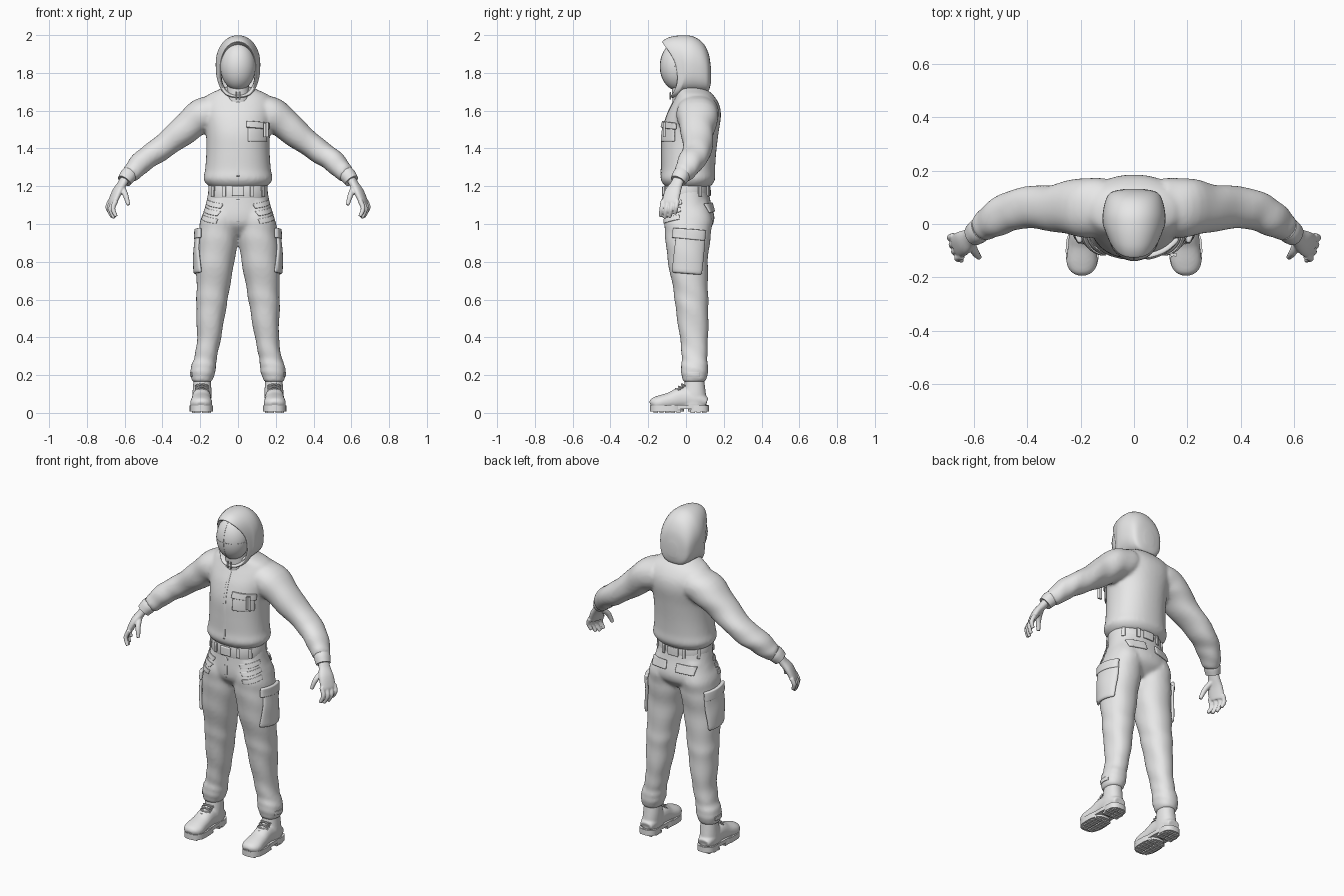
import bpy
import bmesh
from math import sin, cos, tau, radians, copysign
from mathutils import Vector, Matrix

if "Cube" in bpy.data.objects:
    bpy.data.objects.remove(bpy.data.objects["Cube"])

GREY = (0.8, 0.8, 0.8, 1)
grey = bpy.data.materials.new("light grey")
grey.use_nodes = True
grey.diffuse_color = GREY
grey.node_tree.nodes["Principled BSDF"].inputs["Base Color"].default_value = GREY


def spline(rows, steps=5):
    """Catmull-Rom resampling of equal-length number rows."""
    out = []
    for i in range(len(rows) - 1):
        a, b, c, d = (rows[max(i - 1, 0)], rows[i], rows[i + 1], rows[min(i + 2, len(rows) - 1)])
        for k in range(steps):
            t = k / steps
            out.append([q + t * ((r - p) + t * ((2 * p - 5 * q + 4 * r - s) + t * (3 * (q - r) + s - p))) / 2
                        if k else q for p, q, r, s in zip(a, b, c, d)])
    return out + [list(rows[-1])]


def oval(t, power):
    c, s = cos(t), sin(t)
    return copysign(abs(c) ** (2 / power), c), copysign(abs(s) ** (2 / power), s)


def skin(bm, rings, caps=(True, True)):
    loops = [[bm.verts.new(p) for p in ring] for ring in rings]
    n = len(loops[0])
    for a, b in zip(loops, loops[1:]):
        for i in range(n):
            bm.faces.new((a[i], a[(i + 1) % n], b[(i + 1) % n], b[i]))
    for loop, cap in zip((loops[0], loops[-1]), caps):
        if cap:
            bm.faces.new(loop)


def tube(bm, stations, side=(1, 0, 0), axis=None, power=2.2, n=28, fold=0, steps=5):
    """Loft of ovals; a station is x, y, z, radius along side, radius across."""
    rows = spline(stations, steps)
    pts = [Vector(r[:3]) for r in rows]
    rings = []
    for i, r in enumerate(rows):
        t = Vector(axis) if axis else (pts[min(i + 1, len(pts) - 1)] - pts[max(i - 1, 0)]).normalized()
        u = Vector(side)
        u = (u - t * u.dot(t)).normalized()
        v = t.cross(u)
        ring = []
        for k in range(n):
            a = tau * k / n
            c, s = oval(a, power)
            f = fold * sin(i * 1.1 + 2 * sin(a) + a)
            ring.append(pts[i] + u * c * (r[3] + f) + v * s * (r[4] + f))
        rings.append(ring)
    skin(bm, rings)


def link(bm, name):
    me = bpy.data.meshes.new(name)
    bm.to_mesh(me)
    bm.free()
    me.materials.append(grey)
    me.polygons.foreach_set("use_smooth", [True] * len(me.polygons))
    ob = bpy.data.objects.new(name, me)
    bpy.context.scene.collection.objects.link(ob)
    return ob


def finish(bm, name, mirror=False, voxel=0, smooth=6, angle=40):
    bmesh.ops.recalc_face_normals(bm, faces=bm.faces[:])
    ob = link(bm, name)
    ob.data.set_sharp_from_angle(angle=radians(angle))
    if mirror:
        ob.modifiers.new("Mirror", 'MIRROR').use_mirror_merge = False
    if voxel:
        m = ob.modifiers.new("Blend", 'REMESH')
        m.mode, m.voxel_size, m.use_smooth_shade = 'VOXEL', voxel, True
        m = ob.modifiers.new("Relax", 'SMOOTH')
        m.factor, m.iterations = 0.5, smooth
    return ob


def patch(name, target, pos, facing, w, h, thick, mirror=False, roll=0):
    """Cloth piece projected onto a garment and thickened."""
    bm = bmesh.new()
    bmesh.ops.create_grid(bm, x_segments=8, y_segments=8, size=0.5)
    bmesh.ops.scale(bm, vec=(w, h, 1), verts=bm.verts[:])
    ob = link(bm, name)
    turn = Vector(facing).to_track_quat('Z', 'Y').to_matrix().to_4x4()
    ob.matrix_world = Matrix.Translation(pos) @ turn @ Matrix.Rotation(radians(roll), 4, 'Z')
    s = ob.modifiers.new("Fit", 'SHRINKWRAP')
    s.target, s.wrap_method = target, 'PROJECT'
    s.use_project_z, s.use_positive_direction, s.use_negative_direction = True, False, True
    s = ob.modifiers.new("Cloth", 'SOLIDIFY')
    s.thickness, s.offset = thick, 1
    ob.modifiers.new("Round", 'SUBSURF').levels = 1
    if mirror:
        ob.modifiers.new("Mirror", 'MIRROR').mirror_object = target


def box(bm, pos, size):
    m = Matrix.Translation(pos) @ Matrix.Diagonal((*size, 1))
    bmesh.ops.create_cube(bm, size=1, matrix=m)


UP = (0, 0, 1)

# Jacket: torso and sleeves blended together
bm = bmesh.new()
tube(bm, [(0, .01, 1.195, .145, .112), (0, .01, 1.21, .166, .13), (0, .01, 1.24, .183, .145),
          (0, .012, 1.29, .174, .142), (0, .015, 1.38, .168, .145), (0, .022, 1.48, .17, .15),
          (0, .04, 1.57, .185, .145), (0, .05, 1.63, .19, .127), (0, .047, 1.68, .165, .10),
          (0, .03, 1.712, .1, .08), (0, .02, 1.727, .07, .06)], axis=UP, n=40)
for s in (1, -1):
    tube(bm, [(s * x, y, z, a, b) for x, y, z, a, b in (
        (.11, .06, 1.6, .11, .09), (.2, .062, 1.568, .11, .09), (.3, .06, 1.485, .088, .076),
        (.42, .06, 1.392, .077, .064), (.5, .03, 1.337, .071, .06), (.555, -.005, 1.28, .057, .052),
        (.58, -.025, 1.258, .045, .04))], side=(0, 1, 0), fold=.002)
jacket = finish(bm, "jacket", voxel=.01)

# Sleeve cuffs
bm = bmesh.new()
tube(bm, [(.573, -.018, 1.268, .044, .042), (.585, -.028, 1.252, .046, .043),
          (.602, -.042, 1.228, .041, .038)], side=(0, 1, 0))
finish(bm, "sleeve_cuffs", mirror=True)

# Hands: palm, four fingers and thumb
bm = bmesh.new()
across = Vector((.37, .93, 0))
tube(bm, [(.595, -.035, 1.245, .03, .024), (.615, -.05, 1.21, .034, .022), (.64, -.07, 1.17, .045, .022),
          (.662, -.083, 1.12, .046, .018), (.665, -.085, 1.105, .04, .014)], side=across)
for i, size in enumerate((.95, 1.05, 1, .8)):
    base = Vector((.66, -.083, 1.125)) + across * (i - 1.5) * .027
    path = [base, base + size * Vector((.018, -.008, -.045)), base + size * Vector((0, -.016, -.09))]
    tube(bm, [(*p, r, r) for p, r in zip(path, (.013, .0125, .0095))], side=across, n=12, power=2)
tube(bm, [(.615, -.06, 1.195, .016, .016), (.596, -.105, 1.155, .015, .015),
          (.58, -.125, 1.1, .01, .01)], side=across, n=12, power=2)
finish(bm, "hands", mirror=True, voxel=.004, smooth=3)

# Trousers: pelvis and legs blended together
bm = bmesh.new()
tube(bm, [(0, .015, .94, .09, .07), (0, .018, .99, .175, .12), (0, .018, 1.04, .186, .132),
          (0, .01, 1.12, .167, .12), (0, .005, 1.2, .152, .11)], axis=UP, n=40)
for s in (1, -1):
    tube(bm, [(s * x, y, z, a, b) for x, y, z, a, b in (
        (.19, .04, .162, .048, .055), (.19, .045, .178, .057, .064), (.186, .045, .215, .066, .072),
        (.182, .045, .25, .066, .071), (.17, .045, .3, .06, .068), (.153, .042, .4, .064, .075),
        (.142, .032, .55, .079, .087), (.133, .025, .65, .087, .092), (.12, .01, .8, .101, .106),
        (.107, .01, .93, .106, .12), (.1, .012, 1.02, .098, .127), (.08, .01, 1.12, .08, .105))],
        axis=UP, fold=.0018)
trousers = finish(bm, "trousers", voxel=.01)

# Belt with loops and buckle
bm = bmesh.new()
tube(bm, [(0, .004, z, .154 + e, .115 + e) for z, e in ((1.138, 0), (1.143, .004), (1.203, .002), (1.208, -.002))],
     axis=UP, n=40, steps=2)
belt = finish(bm, "belt")
for deg in (35, 62, 118, 150, -35, -62, -118, -150):
    d = Vector((sin(radians(deg)), -cos(radians(deg)), 0))
    patch("belt_loop", belt, d * .4 + Vector((0, 0, 1.173)), d, .02, .056, .009)
patch("belt_buckle", belt, (0, -.4, 1.173), (0, -1, 0), .065, .052, .013)
patch("belt_back_tab", belt, (0, .4, 1.173), (0, 1, 0), .07, .05, .009)

# Jacket details
patch("jacket_zip", jacket, (0, -.4, 1.45), (0, -1, 0), .016, .4, .003)
patch("chest_pocket", jacket, (.1, -.4, 1.48), (0, -1, 0), .1, .09, .01)
patch("chest_pocket_flap", jacket, (.1, -.4, 1.522), (0, -1, 0), .115, .036, .018, roll=-4)
bm = bmesh.new()
for x, top in ((.142, 1.535), (.155, 1.54)):
    tube(bm, [(x, -.115, z, .007, .007) for z in (1.46, 1.5, top)], n=12)
finish(bm, "pens")

# Trouser details
patch("fly", trousers, (0, -.4, 1.07), (0, -1, 0), .018, .12, .003)
patch("cargo_pockets", trousers, (.5, .015, .845), (1, 0, 0), .15, .22, .018, True, -5)
patch("cargo_flaps", trousers, (.5, .015, .945), (1, 0, 0), .165, .055, .022, True, -5)
patch("seat_pocket_flaps", trousers, (.085, .5, 1.085), (0, 1, 0), .11, .05, .012, True, 4)
for z in (1.105, 1.065, 1.025):
    patch("hip_welts", trousers, (.4, -.2, z), (1, -.5, 0), .11, .026, .006, True, 12)
patch("ankle_straps", trousers, (.5, .04, .205), (1, 0, 0), .07, .025, .005, True)

# Hood: lofted from the inner rim over the head to the back
bm = bmesh.new()
rings = []
for cy, cz, rx, rz, bow, tilt in spline([
        (-.06, 1.82, .088, .128, .05, -.02), (-.098, 1.82, .09, .14, .055, -.02),
        (-.103, 1.82, .098, .15, .055, -.02), (-.07, 1.83, .11, .16, .05, -.015),
        (-.02, 1.845, .117, .154, .02, 0), (.04, 1.845, .117, .147, 0, 0), (.09, 1.828, .106, .13, 0, 0),
        (.12, 1.803, .084, .098, 0, 0), (.132, 1.79, .03, .04, 0, 0)]):
    ring = []
    for k in range(40):
        c, s = oval(tau * k / 40, 2.1 if cos(tau * k / 40) > 0 else 2.8)
        ring.append((rx * s, cy + bow * abs(s) ** 3 + tilt * c, cz + rz * c))
    rings.append(ring)
skin(bm, rings, (False, True))
finish(bm, "hood", angle=80)

# Face mask with cross seams, and neck
bm = bmesh.new()
face = Matrix.Translation((0, -.043, 1.835)) @ Matrix.Diagonal((.094, .095, .128, 1))
bmesh.ops.create_uvsphere(bm, u_segments=32, v_segments=20, radius=1, matrix=face)
finish(bm, "face_mask")
bm = bmesh.new()
for flat in (True, False):
    arc = [face @ Vector((sin(a) if flat else 0, -cos(a), 0 if flat else sin(a)))
           for a in [radians(d) for d in range(-80, 81, 10)]]
    tube(bm, [(*p, .001, .001) for p in arc], side=UP if flat else (1, 0, 0), n=6, steps=2)
finish(bm, "mask_seams")
bm = bmesh.new()
tube(bm, [(0, .01, 1.64, .075, .08), (0, -.005, 1.7, .062, .07), (0, -.01, 1.76, .058, .065)], axis=UP)
finish(bm, "neck")
bm = bmesh.new()
for x in (-.01, .01):
    tube(bm, [(x, -.082, 1.7, .004, .004), (x, -.084, 1.66, .004, .004)], n=10)
finish(bm, "hood_cords")

# Boot uppers: shaft and foot blended together
bm = bmesh.new()
tube(bm, [(.19, .045, .185, .044, .05), (.19, .045, .13, .049, .057), (.192, .04, .08, .051, .068),
          (.193, .04, .035, .049, .07)], axis=(0, 0, -1))
tube(bm, [(.193, .11, .055, .038, .025), (.193, .06, .07, .05, .045), (.193, -.02, .078, .05, .057),
          (.194, -.08, .064, .053, .046), (.195, -.14, .052, .058, .04), (.195, -.172, .048, .047, .032),
          (.195, -.187, .042, .024, .016)])
finish(bm, "boot_uppers", mirror=True, voxel=.006, smooth=3)

# Soles with a raised arch and shallow tread lugs
bm = bmesh.new()
for cy, rx, ry, low, high in ((-.035, .054, .153, .02, .042), (-.1, .062, .09, .007, .04), (.066, .053, .056, .007, .04)):
    tube(bm, [(.194, cy, low, rx, ry), (.194, cy, high, rx, ry)], axis=UP, power=2.6, n=36, steps=1)
for y in (-.16, -.13, -.1, -.07, -.04, .035, .066, .096):
    w = .034 if y < -.15 or y > .09 else .046
    for s in (-1, 1):
        box(bm, (.194 + s * (w / 2 + .004), y, .006), (w, .023, .012))
finish(bm, "boot_soles", mirror=True)

# Laces crossing the tongue
bm = bmesh.new()
for i in range(5):
    y, z = -.019 - .016 * i, .152 - .012 * i
    for s in (-1, 1):
        tube(bm, [(.192 - s * .034, y + .014, z - .008, .004, .004), (.192, y - .004, z, .004, .004),
                  (.192 + s * .034, y + .004, z - .016, .004, .004)], side=(0, 1, 0), n=8)
finish(bm, "boot_laces", mirror=True)
